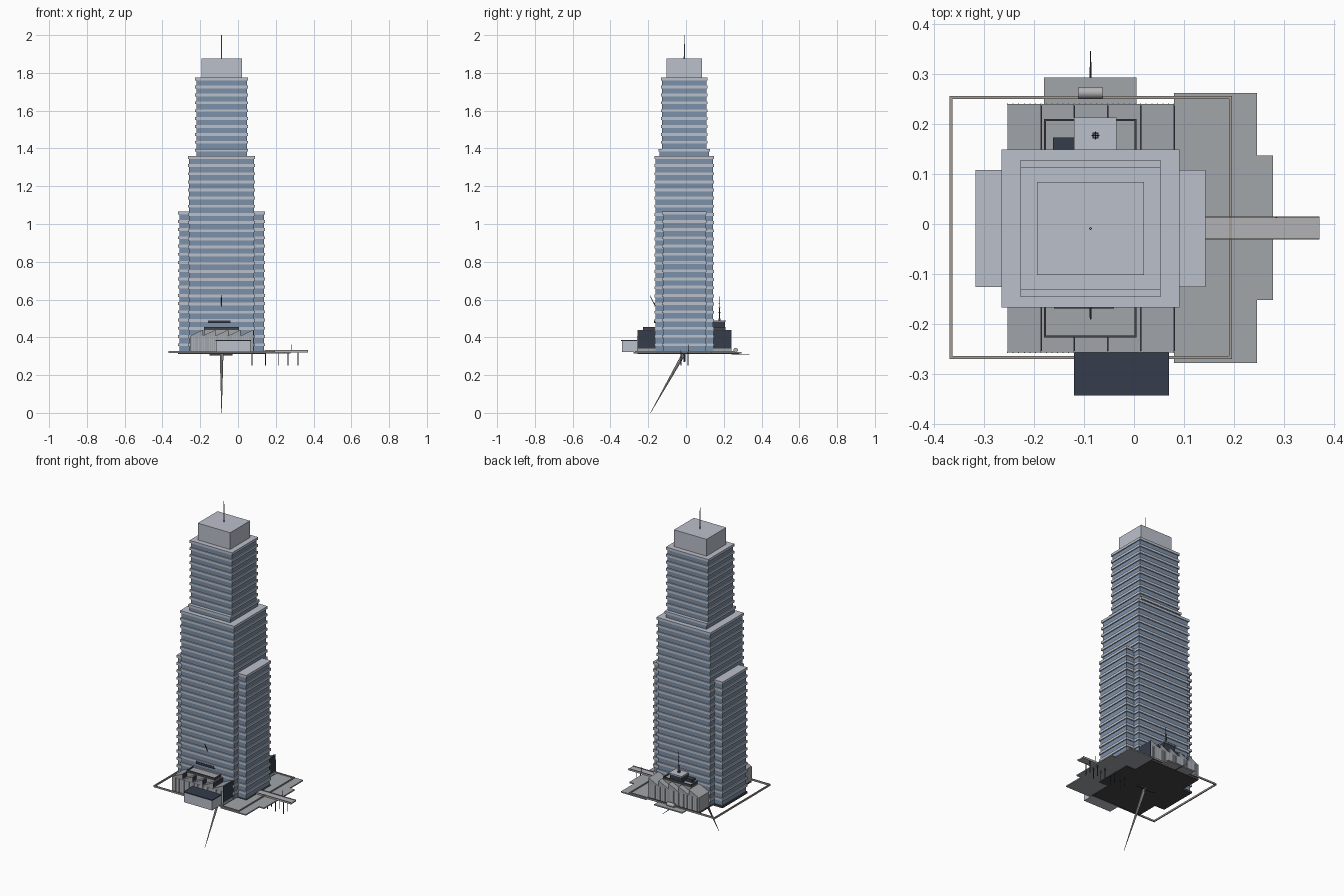
import bpy, bmesh, math
from mathutils import Vector

if "Cube" in bpy.data.objects:
    bpy.data.objects.remove(bpy.data.objects["Cube"])

CX, CY, G = -0.087, -0.009, 0.325   # tower axis and ground level


def mat(name, c):
    m = bpy.data.materials.new(name)
    m.diffuse_color = (*c, 1)
    m.use_nodes = True
    m.node_tree.nodes["Principled BSDF"].inputs["Base Color"].default_value = m.diffuse_color
    return m


GLASS = mat("blue_glass", (0.20, 0.28, 0.40))
SLAB = mat("pale_concrete", (0.50, 0.53, 0.60))
NAVY = mat("navy_glazing", (0.035, 0.045, 0.07))
DARK = mat("dark_metal", (0.06, 0.06, 0.065))
PAVE = mat("paving", (0.36, 0.38, 0.40))
STEEL = mat("steel", (0.45, 0.45, 0.47))
TAN = mat("kerb", (0.36, 0.33, 0.30))


def finish(name, bm, m):
    bmesh.ops.recalc_face_normals(bm, faces=bm.faces)
    me = bpy.data.meshes.new(name)
    bm.to_mesh(me)
    bm.free()
    ob = bpy.data.objects.new(name, me)
    bpy.context.collection.objects.link(ob)
    me.materials.append(m)
    return ob


def add_box(bm, x0, x1, y0, y1, z0, z1):
    vs = bmesh.ops.create_cube(bm, size=1)["verts"]
    for v in vs:
        v.co = Vector((x1 if v.co.x > 0 else x0, y1 if v.co.y > 0 else y0, z1 if v.co.z > 0 else z0))


def boxes(name, m, *dims):
    bm = bmesh.new()
    for d in dims:
        add_box(bm, *d)
    return finish(name, bm, m)


def rod(name, a, b, r0, r1, m, n=8):
    a, b = Vector(a), Vector(b)
    bm = bmesh.new()
    bmesh.ops.create_cone(bm, cap_ends=True, segments=n, radius1=r0, radius2=r1, depth=(b - a).length)
    q = (b - a).to_track_quat('Z', 'Y')
    for v in bm.verts:
        v.co = q @ v.co + (a + b) / 2
    return finish(name, bm, m)


def frame(name, m, x0, x1, y0, y1, z0, z1, w):
    return boxes(name, m, (x0, x1, y0, y0 + w, z0, z1), (x0, x1, y1 - w, y1, z0, z1),
                 (x0, x0 + w, y0 + w, y1 - w, z0, z1), (x1 - w, x1, y0 + w, y1 - w, z0, z1))


def tier(name, hx, hy, z0, z1, floors, inset=0.006):
    # recessed glass core with a projecting spandrel at the top of each floor
    boxes(name + "_glass", GLASS, (CX - hx + inset, CX + hx - inset, CY - hy + inset, CY + hy - inset, z0, z1 - 0.004))
    p = (z1 - z0) / floors
    boxes(name + "_spandrels", SLAB, *[(CX - hx, CX + hx, CY - hy, CY + hy, z0 + (i + 1) * p - 0.015, z0 + (i + 1) * p)
                                       for i in range(floors)])


# tower
tier("wings", 0.230, 0.117, G, 1.065, 17)
tier("body", 0.178, 0.158, G, 1.36, 24)
tier("setback", 0.140, 0.137, 1.36, 1.398, 1)
tier("upper", 0.140, 0.123, 1.398, 1.775, 9)
boxes("penthouse", SLAB, (CX - 0.107, CX + 0.107, CY - 0.093, CY + 0.093, 1.77, 1.875))
rod("roof_mast", (CX, CY, 1.875), (CX, CY, 2.0), 0.003, 0.002, STEEL)


# sawtooth podium halls: slope rising to +x, glazed vertical face
def hall(name, y0, y1, n=5, x0=-0.253, x1=0.08):
    bm = bmesh.new()
    w = (x1 - x0) / n
    for i in range(n):
        a, b = x0 + i * w, x0 + (i + 1) * w
        prof = [(a, G), (b, G), (b, 0.44), (a, 0.408)]
        f = bm.faces.new([bm.verts.new((x, y0, z)) for x, z in prof])
        r = bmesh.ops.extrude_face_region(bm, geom=[f])
        for v in r["geom"]:
            if isinstance(v, bmesh.types.BMVert):
                v.co.y = y1
    finish(name, bm, PAVE)
    boxes(name + "_rooflights", NAVY, *[(x0 + (i + 1) * w, x0 + (i + 1) * w + 0.002, y0 + 0.003, y1 - 0.003,
                                         0.412 if i < n - 1 else 0.34, 0.436) for i in range(n)])
    # vertical cladding ribs along the outer wall
    yo = y0 if y0 < 0 else y1
    boxes(name + "_ribs", SLAB, *[(x0 + k * w / 6 - 0.001, x0 + k * w / 6 + 0.001, yo - 0.0015, yo + 0.0015, G, 0.406)
                                  for k in range(n * 6 + 1)])


hall("front_hall", -0.257, -0.15)
hall("back_hall", 0.135, 0.24)

# raised roofs with dark parapets
for nm, y0, y1 in (("front", -0.227, -0.15), ("back", 0.135, 0.21)):
    boxes(nm + "_raised_roof", PAVE, (-0.178, 0.003, y0 + 0.002, y1 - 0.002, 0.40, 0.448))
    frame(nm + "_parapet", DARK, -0.18, 0.005, y0, y1, 0.44, 0.455, 0.004)

# plant room with aerial on the back roof
boxes("plant_room", NAVY, (-0.117, -0.038, 0.14, 0.207, 0.44, 0.483))
boxes("plant_room_roof", SLAB, (-0.12, -0.035, 0.14, 0.213, 0.483, 0.49))
boxes("roof_skylight", NAVY, (-0.162, -0.12, 0.14, 0.173, 0.445, 0.465))
frame("aerial_base", DARK, -0.083, -0.071, 0.171, 0.183, 0.49, 0.50, 0.003)
rod("aerial", (-0.077, 0.177, 0.49), (-0.077, 0.177, 0.615), 0.0025, 0.001, DARK)
boxes("aerial_crossbars", DARK, *[(-0.077 - w, -0.077 + w, 0.176, 0.178, z, z + 0.002)
                                  for z, w in ((0.53, 0.008), (0.555, 0.006), (0.58, 0.004))],
      *[(-0.078, -0.076, 0.177 - w, 0.177 + w, z, z + 0.002) for z, w in ((0.53, 0.008), (0.555, 0.006), (0.58, 0.004))])

# flagpole leaning out from the front facade
rod("flagpole", (CX, -0.163, 0.565), (CX, -0.19, 0.62), 0.0025, 0.0015, DARK)
boxes("entrance_window", NAVY, (-0.16, -0.04, -0.169, -0.16, 0.475, 0.49))

# front entrance lobby
boxes("lobby", SLAB, (-0.117, 0.067, -0.340, -0.255, G - 0.003, 0.380))
boxes("lobby_roof", NAVY, (-0.12, 0.07, -0.343, -0.257, 0.380, 0.386))

# ground slabs and kerb loop
boxes("ground_slab", DARK, (-0.253, 0.08, -0.257, 0.24, 0.313, G), (-0.317, 0.143, -0.125, 0.108, 0.313, G))
boxes("east_plaza", PAVE, (0.08, 0.246, -0.278, 0.262, 0.315, 0.322), (0.246, 0.278, -0.152, 0.137, 0.315, 0.322))
boxes("back_terrace", PAVE, (-0.18, 0.005, 0.24, 0.293, 0.315, 0.322))
frame("kerb_loop", TAN, -0.369, 0.196, -0.270, 0.256, 0.318, 0.328, 0.006)

# elevated walkway on posts
boxes("walkway_deck", STEEL, (0.14, 0.371, -0.031, 0.015, 0.321, 0.328))
boxes("walkway_edges", TAN, *[(0.14, 0.371, y, y + 0.002, 0.328, 0.332) for y in (-0.031, 0.013)])
for i, x in enumerate((0.075, 0.145, 0.213, 0.265, 0.318)):
    for y in (-0.026, 0.010):
        rod(f"walkway_post_{i}", (x, y, 0.25), (x, y, 0.322), 0.0025, 0.0025, DARK)
rod("walkway_lamp", (0.285, 0.013, 0.325), (0.285, 0.013, 0.363), 0.0015, 0.0015, DARK)

# long tapered leg below, with bracket
rod("tapered_leg", (CX, -0.188, 0.0), (CX, -0.010, 0.316), 0.001, 0.010, STEEL)
boxes("leg_bracket", DARK, (-0.15, -0.03, -0.014, -0.004, 0.305, 0.314))
rod("leg_stub", (CX, -0.009, 0.315), (CX, -0.009, 0.27), 0.006, 0.005, DARK)

# drum and horizontal spike at the back
drum = rod("back_drum", (-0.111, 0.263, 0.332), (-0.063, 0.263, 0.332), 0.0115, 0.0115, STEEL, 20)
for p in drum.data.polygons:
    p.use_smooth = len(p.vertices) == 4
rod("back_spike", (CX, 0.24, 0.312), (CX, 0.346, 0.309), 0.003, 0.001, DARK)
